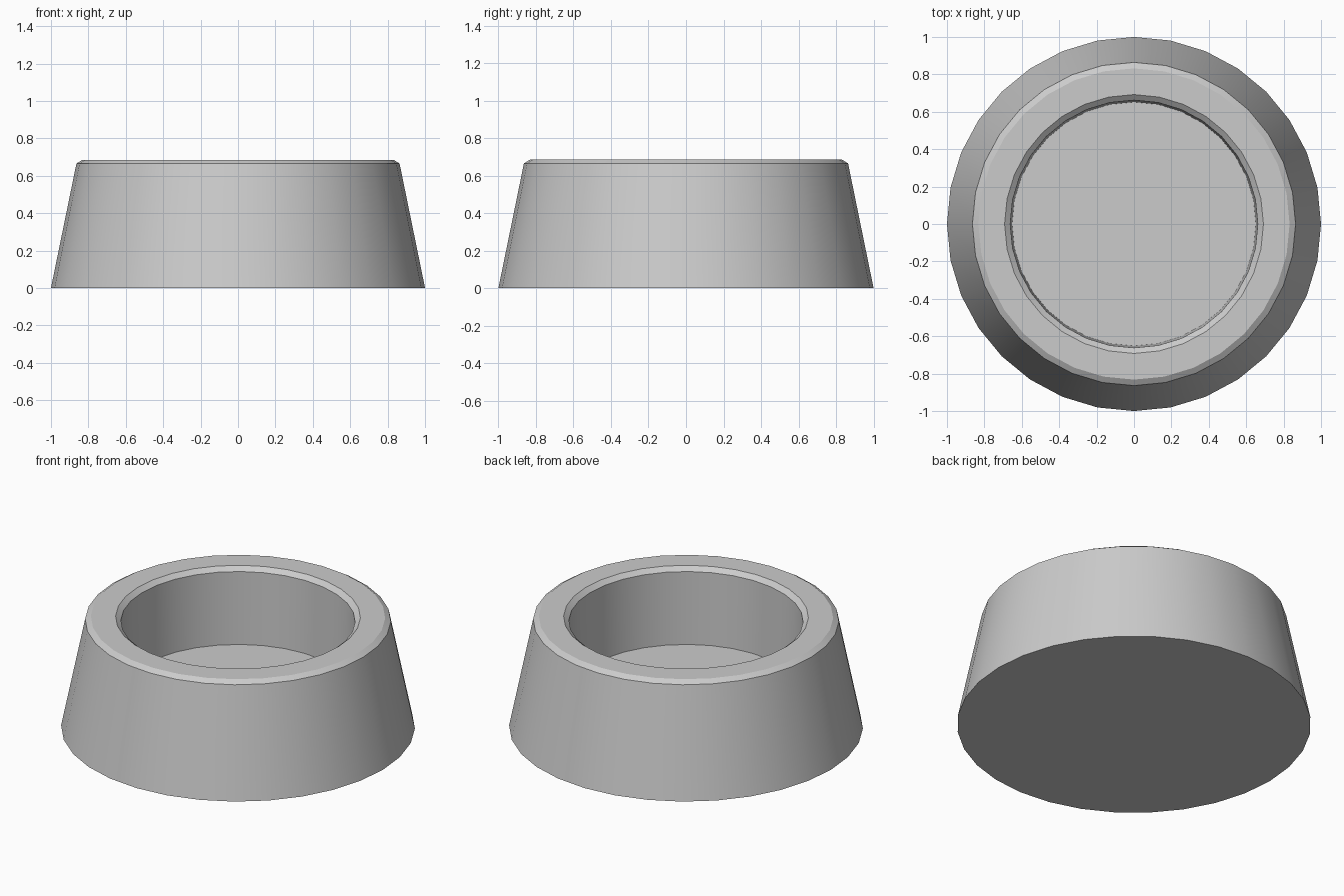
import bpy
import bmesh
import math

if "Cube" in bpy.data.objects:
    bpy.data.objects.remove(bpy.data.objects["Cube"], do_unlink=True)

SIDES = 32

# Light grey material
grey = bpy.data.materials.new("light_grey")
grey.use_nodes = True
colour = (0.6, 0.6, 0.6, 1)
grey.diffuse_color = colour
grey.node_tree.nodes["Principled BSDF"].inputs["Base Color"].default_value = colour

# Radius and height: outer wall, chamfered rim, inner wall down to the floor
profile = [(1, 0), (0.864, 0.665), (0.832, 0.685),
           (0.692, 0.685), (0.662, 0.66), (0.652, 0.21)]


def lathe(name, points, sides, material):
    """Spin a profile about z and cap both ends."""
    bm = bmesh.new()
    rings = []
    for radius, height in points:
        angles = [math.tau * i / sides for i in range(sides)]
        rings.append([bm.verts.new((radius * math.cos(a), radius * math.sin(a), height))
                      for a in angles])
    for low, high in zip(rings, rings[1:]):
        for i in range(sides):
            j = (i + 1) % sides
            bm.faces.new((low[i], low[j], high[j], high[i]))
    bm.faces.new(rings[0][::-1])
    bm.faces.new(rings[-1])
    bmesh.ops.recalc_face_normals(bm, faces=bm.faces)
    mesh = bpy.data.meshes.new(name)
    bm.to_mesh(mesh)
    bm.free()
    mesh.materials.append(material)
    obj = bpy.data.objects.new(name, mesh)
    bpy.context.collection.objects.link(obj)
    return obj


# Pet bowl
bowl = lathe("bowl", profile, SIDES, grey)
bpy.ops.object.select_all(action='DESELECT')
bowl.select_set(True)
bpy.context.view_layer.objects.active = bowl
bpy.ops.object.shade_smooth_by_angle(angle=math.radians(25))
